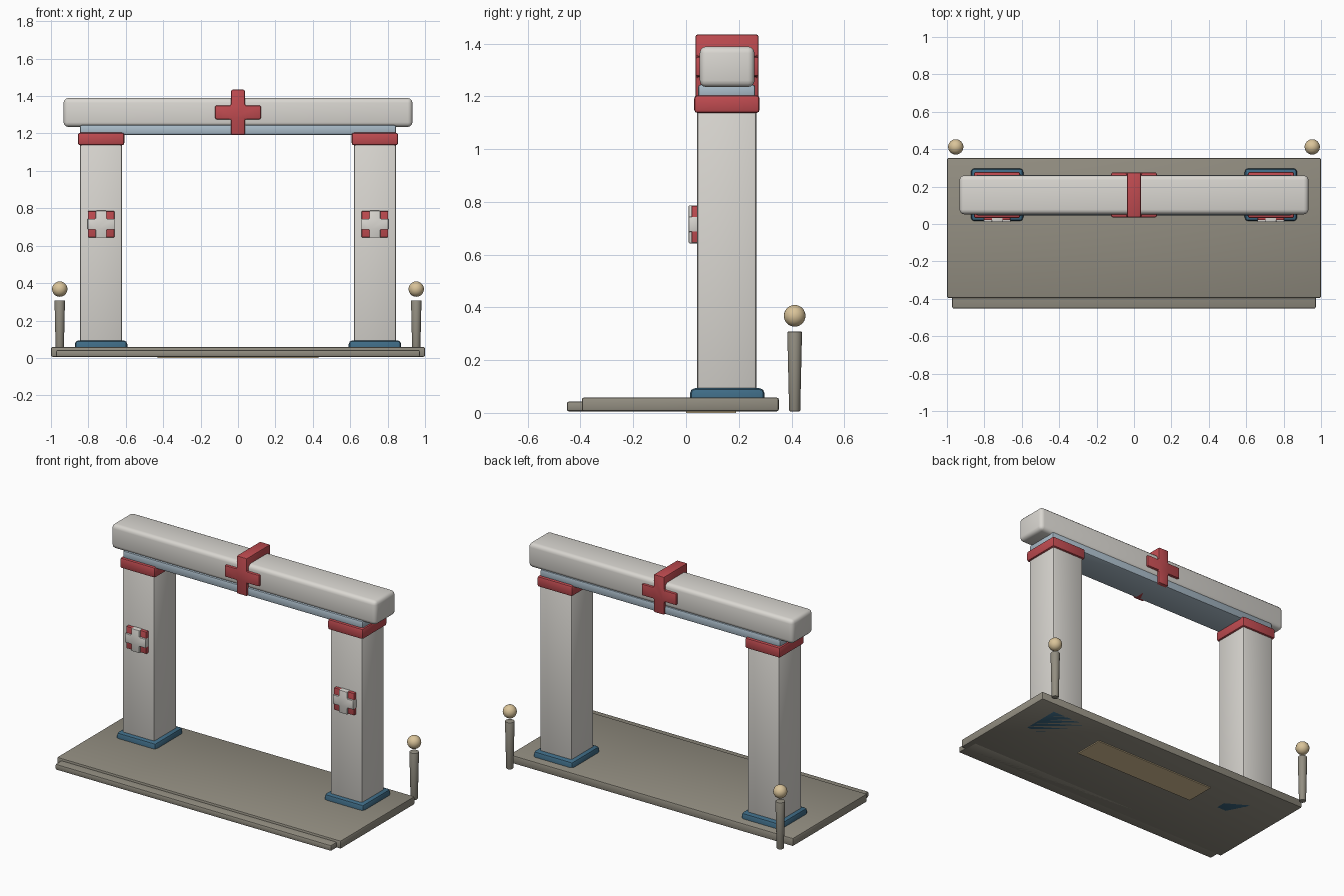
import bpy, math

if "Cube" in bpy.data.objects:
    bpy.data.objects.remove(bpy.data.objects["Cube"])

def mat(name, rgb):
    m = bpy.data.materials.new(name)
    m.diffuse_color = (*rgb, 1)
    m.use_nodes = True
    m.node_tree.nodes["Principled BSDF"].inputs["Base Color"].default_value = m.diffuse_color
    return m

STONE = mat("pale_stone", (0.70, 0.68, 0.64))
SLAB = mat("dark_stone", (0.29, 0.27, 0.22))
RED = mat("red", (0.52, 0.07, 0.08))
BLUE = mat("blue", (0.05, 0.15, 0.24))
STEEL = mat("steel_blue", (0.40, 0.50, 0.58))
TAN = mat("tan", (0.70, 0.55, 0.32))

def finish(ob, name, material, bevel=0, segments=2):
    ob.name = name
    ob.data.materials.append(material)
    if bevel:
        b = ob.modifiers.new("bevel", 'BEVEL')
        b.width, b.segments = bevel, segments
        b.limit_method = 'ANGLE'
        b.angle_limit = math.radians(50)
        bpy.ops.object.modifier_apply(modifier="bevel")
    bpy.ops.object.shade_smooth_by_angle(angle=math.radians(32))
    return ob

def box(name, x, y, z, material, bevel=0, segments=2):
    """Box from (min, max) ranges on each axis."""
    r = (x, y, z)
    bpy.ops.mesh.primitive_cube_add(size=1, location=[(a + b) / 2 for a, b in r])
    ob = bpy.context.object
    ob.scale = [b - a for a, b in r]
    bpy.ops.object.transform_apply(location=False, rotation=False, scale=True)
    return finish(ob, name, material, bevel, segments)

def cross(name, cx, cz, w, h, arm_w, arm_h, y, material, bevel):
    """Plus-shaped outline in XZ extruded along y."""
    a, b, c, d = arm_w / 2, arm_h / 2, w / 2, h / 2
    pts = [(-a, -d), (a, -d), (a, -b), (c, -b), (c, b), (a, b),
           (a, d), (-a, d), (-a, b), (-c, b), (-c, -b), (-a, -b)]
    n = len(pts)
    verts = [(cx + px, yy, cz + pz) for yy in y for px, pz in pts]
    faces = [tuple(range(n)), tuple(reversed(range(n, 2 * n)))]
    faces += [(i, i + n, (i + 1) % n + n, (i + 1) % n) for i in range(n)]
    me = bpy.data.meshes.new(name)
    me.from_pydata(verts, [], faces)
    ob = bpy.data.objects.new(name, me)
    bpy.context.collection.objects.link(ob)
    bpy.ops.object.select_all(action='DESELECT')
    ob.select_set(True)
    bpy.context.view_layer.objects.active = ob
    return finish(ob, name, material, bevel)

# Platform, front step and thin plate underneath
box("platform", (-1, 1), (-0.395, 0.352), (0.006, 0.058), SLAB, 0.008)
box("front_step", (-0.972, 0.972), (-0.452, -0.30), (0.006, 0.043), SLAB, 0.008)
box("under_plate", (-0.43, 0.43), (0.0, 0.19), (0, 0.03), TAN)

for side, s in (("left", -1), ("right", 1)):
    cx = 0.732 * s
    def span(h):
        return (cx - h, cx + h)
    # Column with plinth and capital
    box(side + "_plinth", span(0.14), (0.015, 0.298), (0.006, 0.094), BLUE, 0.02)
    box(side + "_column", span(0.112), (0.042, 0.267), (0.05, 1.15), STONE, 0.01)
    box(side + "_capital", span(0.124), (0.031, 0.279), (1.137, 1.204), RED, 0.012)
    # Column badge on the front
    box(side + "_badge", span(0.071), (0.021, 0.05), (0.645, 0.785), RED, 0.003)
    cross(side + "_badge_cross", cx, 0.715, 0.144, 0.144, 0.058, 0.058,
          (0.01, 0.05), STONE, 0.004)
    # Rear bollard: tapered post and floating ball
    bpy.ops.mesh.primitive_cone_add(vertices=20, radius1=0.021, radius2=0.028,
                                    depth=0.302, location=(0.953 * s, 0.412, 0.157))
    finish(bpy.context.object, side + "_post", SLAB, 0.004)
    bpy.ops.mesh.primitive_uv_sphere_add(segments=24, ring_count=14, radius=0.041,
                                         location=(0.953 * s, 0.412, 0.368))
    finish(bpy.context.object, side + "_post_ball", TAN)

# Lintel, top beam and central cross
box("lintel", (-0.845, 0.845), (0.046, 0.262), (1.192, 1.245), STEEL, 0.01)
box("top_beam", (-0.933, 0.933), (0.052, 0.260), (1.235, 1.389), STONE, 0.025, 3)
cross("central_cross", 0, 1.313, 0.244, 0.242, 0.074, 0.074, (0.036, 0.275), RED, 0.008)
